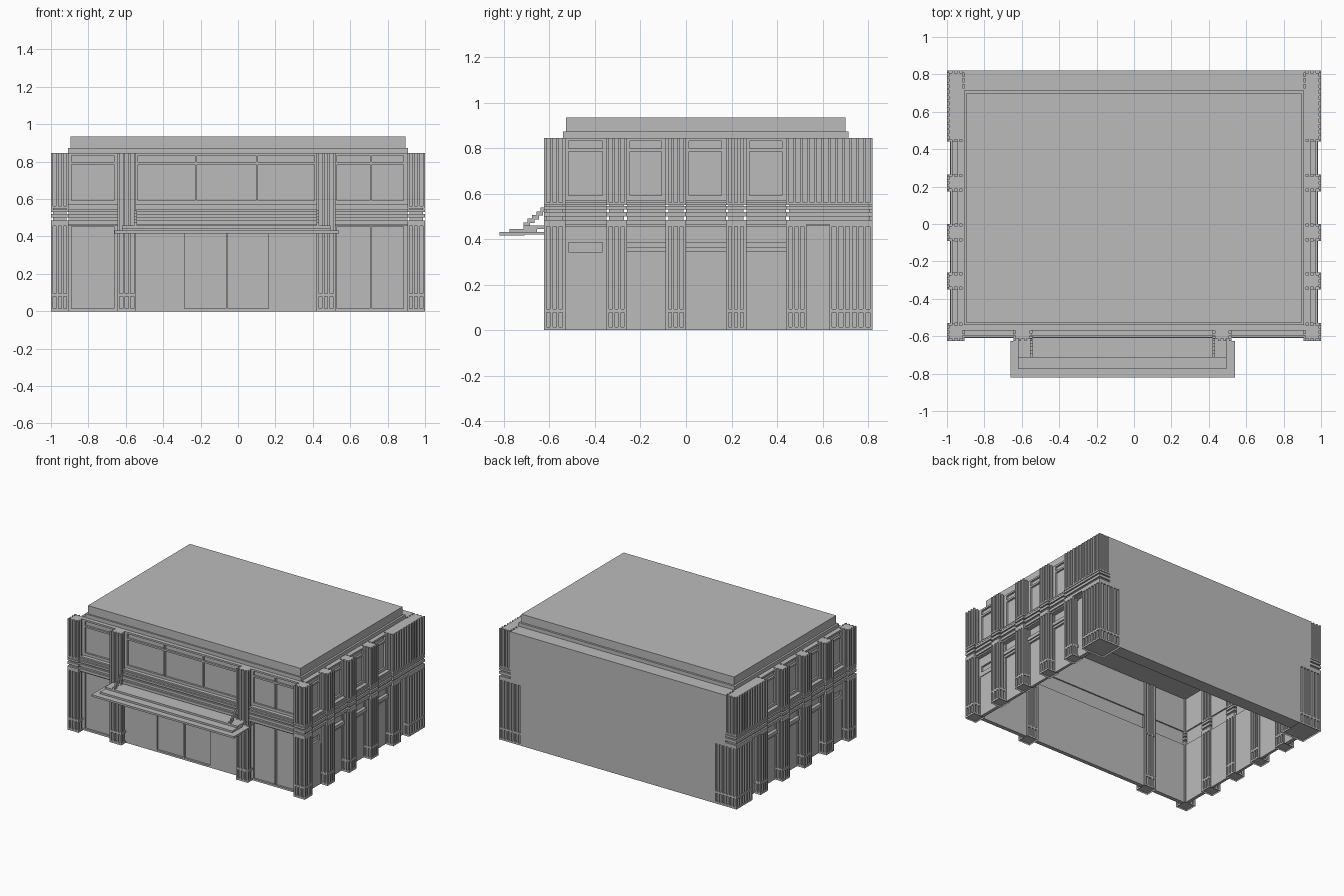
import bpy, bmesh
from mathutils import Vector

cube = bpy.data.objects.get("Cube")
if cube:
    bpy.data.objects.remove(cube, do_unlink=True)

stone = bpy.data.materials.new("grey_stone")
stone.use_nodes = True
GREY = (0.5, 0.5, 0.5, 1)
stone.diffuse_color = GREY
stone.node_tree.nodes["Principled BSDF"].inputs["Base Color"].default_value = GREY

TOP = 0.845                      # wall top
BELT = [(0.465, 0.485), (0.5, 0.52), (0.53, 0.545), (0.55, 0.562)]


def finish(name, bm):
    bmesh.ops.recalc_face_normals(bm, faces=bm.faces)
    mesh = bpy.data.meshes.new(name)
    bm.to_mesh(mesh)
    bm.free()
    mesh.materials.append(stone)
    obj = bpy.data.objects.new(name, mesh)
    bpy.context.collection.objects.link(obj)


def prism(bm, points, z0, z1):
    """Extrude a plan outline between two heights; return its bottom face."""
    low = [bm.verts.new((x, y, z0)) for x, y in points]
    high = [bm.verts.new((x, y, z1)) for x, y in points]
    for i in range(len(points)):
        j = (i + 1) % len(points)
        bm.faces.new((low[i], low[j], high[j], high[i]))
    bm.faces.new(high)
    return bm.faces.new(low[::-1])


def box(bm, x0, x1, y0, y1, z0, z1):
    return prism(bm, [(x0, y0), (x1, y0), (x1, y1), (x0, y1)], z0, z1)


def side_box(bm, side, u0, u1, d0, d1, z0, z1):
    """Box placed by distance along a facade and distance outwards."""
    if side == "front":
        box(bm, u0, u1, -d1, -d0, z0, z1)
    elif side == "left":
        box(bm, d0, d1, u0, u1, z0, z1)
    else:
        box(bm, -d1, -d0, u0, u1, z0, z1)


def fluted_outline(x0, x1, y0, y1, depth=0.012):
    corners = [Vector(c) for c in ((x0, y0), (x1, y0), (x1, y1), (x0, y1))]
    points = []
    for i, a in enumerate(corners):
        b = corners[(i + 1) % 4]
        length = (b - a).length
        along = (b - a) / length
        inward = Vector((-along.y, along.x)) * depth
        count = max(1, round(length / 0.031))
        pitch = (length - 0.012) / count
        points.append(a)
        for k in range(count):
            s = a + along * (0.012 + k * pitch)
            e = s + along * (pitch - 0.012)
            points += [s, s + inward, e + inward, e]
    return points


def lower_pier(bm, x0, x1, y0, y1, top=0.465):
    foot = box(bm, x0, x1, y0, y1, 0, 0.014)
    bmesh.ops.inset_region(bm, faces=[foot], thickness=0.022)
    bmesh.ops.translate(bm, verts=foot.verts, vec=(0, 0, 0.012))
    flutes = fluted_outline(x0, x1, y0, y1)
    prism(bm, flutes, 0.014, 0.078)
    box(bm, x0, x1, y0, y1, 0.078, 0.094)
    prism(bm, flutes, 0.094, top - 0.01)
    box(bm, x0, x1, y0, y1, top - 0.01, top)


def upper_pier(bm, x0, x1, y0, y1, bottom=0.562):
    prism(bm, fluted_outline(x0, x1, y0, y1), bottom, TOP)


def belt_block(bm, x0, x1, y0, y1):
    box(bm, x0 + 0.012, x1 - 0.012, y0 + 0.012, y1 - 0.012, 0.46, 0.565)
    for z0, z1 in BELT:
        box(bm, x0, x1, y0, y1, z0, z1)


def glazing(bm, side, u0, u1, d, z0, z1, columns, rows):
    """Recessed panes behind a frame with the given openings."""
    side_box(bm, side, u0, u1, d - 0.03, d - 0.014, z0, z1)
    edges = [u0] + [v for c in columns for v in c] + [u1]
    for a, b in zip(edges[::2], edges[1::2]):
        side_box(bm, side, a, b, d - 0.014, d, z0, z1)
    levels = [z0] + [v for r in rows for v in r] + [z1]
    for a, b in zip(levels[::2], levels[1::2]):
        for c0, c1 in columns:
            side_box(bm, side, c0, c1, d - 0.014, d, a, b)


def belt_bars(bm, side, u0, u1, d):
    side_box(bm, side, u0, u1, d - 0.06, d - 0.012, 0.455, 0.572)
    for i, (z0, z1) in enumerate(BELT):
        side_box(bm, side, u0, u1, d - 0.02, d - 0.004 * (i == 3), z0, z1)


UPPER_ROWS = [(0.592, 0.785), (0.798, 0.832)]

# Side facades, mirrored left and right
SIDE_BAYS = [(-0.53, -0.35), (-0.26, -0.09), (0.0, 0.175), (0.265, 0.44)]
for side, sign in (("left", 1), ("right", -1)):
    def span(a, b):
        return tuple(sorted((a * sign, b * sign)))

    bm = bmesh.new()
    for y0, y1 in [(-0.625, -0.53), (-0.35, -0.26), (-0.09, 0.0), (0.175, 0.265), (0.44, 0.53)]:
        x0, x1 = span(0.905, 1.0)
        lower_pier(bm, x0, x1, y0, y1)
        if y0 < 0.4:
            upper_pier(bm, x0, x1, y0, y1)
            belt_block(bm, x0, x1, y0, y1)
    finish(side + "_piers", bm)

    # Heavier rear corner
    bm = bmesh.new()
    lower_pier(bm, *span(0.81, 1.0), 0.63, 0.82)
    upper_pier(bm, *span(0.905, 1.0), 0.44, 0.82)
    belt_block(bm, *span(0.905, 1.0), 0.44, 0.82)
    finish(side + "_rear_corner", bm)

    bm = bmesh.new()
    for i, (y0, y1) in enumerate(SIDE_BAYS):
        col = [(y0 + 0.014, y1 - 0.018)]
        glazing(bm, side, y0, y1, 0.945, 0.565, TOP, col, UPPER_ROWS)
        belt_bars(bm, side, y0, y1, 0.985)
        if i == 0:
            # Front bay: small high window
            glazing(bm, side, y0, y1, 0.945, 0.31, 0.46, col, [(0.343, 0.385)])
            side_box(bm, side, y0, y1, 0.915, 0.94, 0, 0.31)
        else:
            side_box(bm, side, y0, y1, 0.915, 0.935, 0, 0.46)
            side_box(bm, side, y0, y1, 0.93, 0.95, 0.343, 0.36)
            side_box(bm, side, y0, y1, 0.93, 0.96, 0.36, 0.385)
    side_box(bm, side, 0.53, 0.63, 0.915, 0.945, 0, 0.47)
    finish(side + "_bays", bm)

# Front piers: two corners are shared, these two flank the entrance
bm = bmesh.new()
for x0, x1 in ((-0.645, -0.545), (0.42, 0.52)):
    lower_pier(bm, x0, x1, -0.625, -0.53, 0.43)
    upper_pier(bm, x0, x1, -0.625, -0.53, 0.43)
finish("entrance_piers", bm)

# Front glazing and belts
FRONT = 0.57
bm = bmesh.new()
pair = [(0.53, 0.705), (0.717, 0.885)]
single = [(-0.89, -0.662)]
triple = [(-0.535, -0.23), (-0.218, 0.095), (0.107, 0.41)]
doors = [(-0.285, -0.063), (-0.053, 0.163)]
for u0, u1, upper, lower in ((-0.905, -0.645, single, single),
                             (-0.545, 0.42, triple, doors),
                             (0.52, 0.905, pair, pair)):
    glazing(bm, "front", u0, u1, FRONT, 0.565, TOP, upper, UPPER_ROWS)
    top = 0.418 if lower is doors else 0.452
    glazing(bm, "front", u0, u1, FRONT, 0, 0.46, lower, [(0.014, top)])
    belt_bars(bm, "front", u0, u1, 0.61)
finish("front_bays", bm)

# Stepped entrance canopy
bm = bmesh.new()
for x0, x1, y0, y1, z in ((-0.66, 0.54, -0.82, -0.71, 0.417),
                          (-0.62, 0.495, -0.775, -0.655, 0.431),
                          (-0.62, 0.495, -0.715, -0.6, 0.445)):
    box(bm, x0, x1, y0, y1, z, z + 0.0145)
box(bm, -0.66, 0.54, -0.72, -0.625, 0.42, 0.431)
finish("entrance_canopy", bm)

# Stepped brackets holding the canopy
bm = bmesh.new()
for x in (-0.555, 0.42):
    for k in range(5):
        y = -0.715 + k * 0.019
        box(bm, x, x + 0.014, y, y + 0.03, 0.455 + k * 0.016, 0.474 + k * 0.016)
finish("canopy_brackets", bm)

# Plain rear wall
bm = bmesh.new()
box(bm, -0.81, 0.81, 0.72, 0.82, 0, 0.465)
box(bm, -0.905, 0.905, 0.72, 0.82, 0.465, TOP)
finish("rear_wall", bm)

# Roof deck and raised slab
bm = bmesh.new()
box(bm, -0.92, 0.92, -0.56, 0.72, 0.825, TOP)
box(bm, -0.91, 0.91, -0.54, 0.715, TOP, 0.873)
box(bm, -0.895, 0.895, -0.528, 0.7, 0.873, 0.935)
finish("roof", bm)
